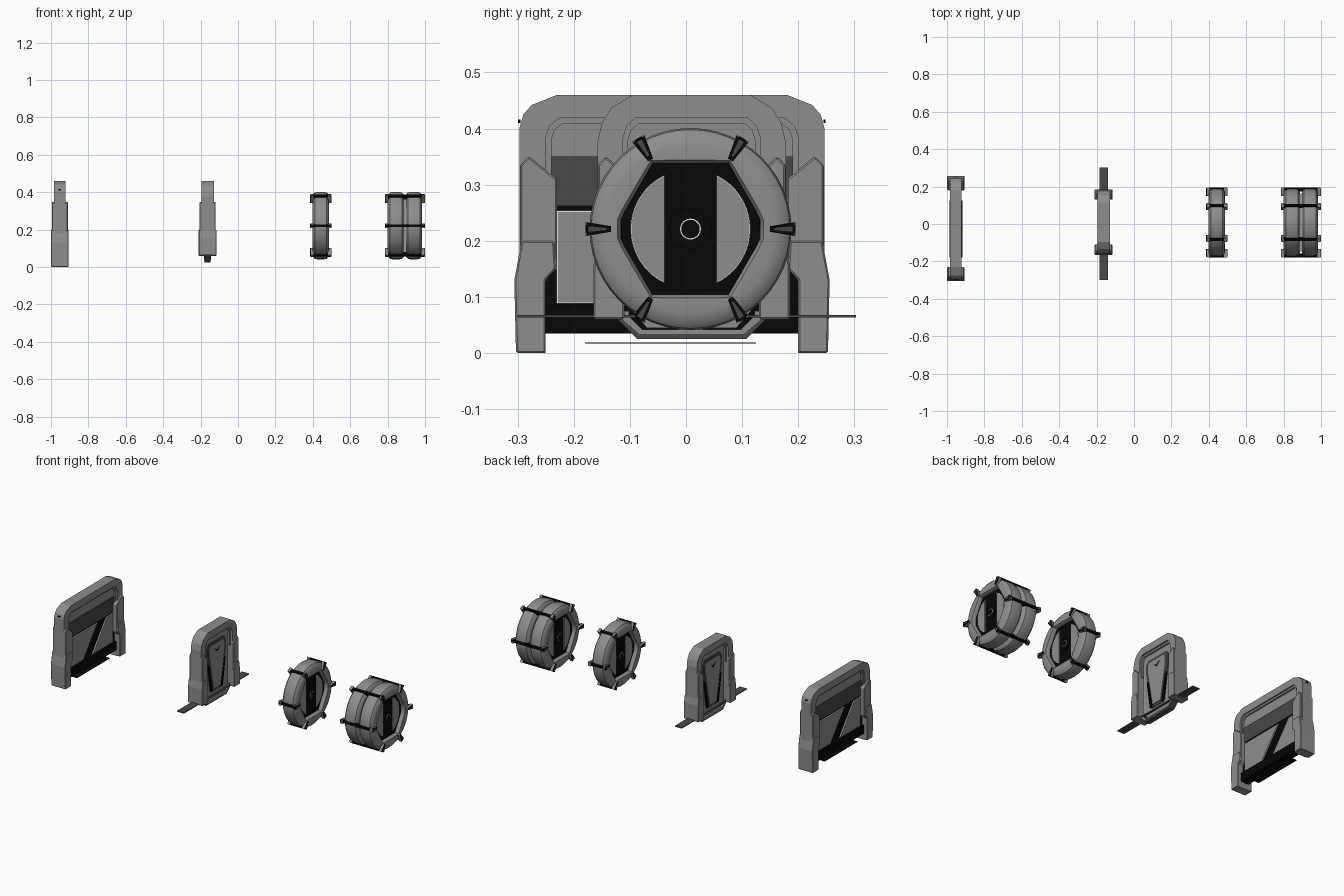
import bpy, bmesh, math

if "Cube" in bpy.data.objects:
    bpy.data.objects.remove(bpy.data.objects["Cube"])


def material(name, v):
    m = bpy.data.materials.new(name)
    m.diffuse_color = (v, v, v, 1)
    m.use_nodes = True
    m.node_tree.nodes["Principled BSDF"].inputs["Base Color"].default_value = m.diffuse_color
    return m


GRAY = material("mid_gray", 0.27)
DARK = material("dark_gray", 0.065)
BLACK = material("near_black", 0.002)
WHITE = material("white", 0.9)


def finish(bm, name, mat, bevel=0.0, smooth=False):
    bmesh.ops.recalc_face_normals(bm, faces=bm.faces)
    me = bpy.data.meshes.new(name)
    bm.to_mesh(me)
    bm.free()
    ob = bpy.data.objects.new(name, me)
    bpy.context.collection.objects.link(ob)
    me.materials.append(mat)
    if bevel:
        b = ob.modifiers.new("edge_bevel", 'BEVEL')
        b.width, b.segments, b.limit_method = bevel, 1, 'ANGLE'
    if smooth:
        bpy.ops.object.select_all(action='DESELECT')
        ob.select_set(True)
        bpy.context.view_layer.objects.active = ob
        bpy.ops.object.shade_smooth_by_angle(angle=math.radians(32))
    return ob


def prism(name, pts, x0, x1, mat, bevel=0.0, smooth=False):
    """Extrude a (y, z) outline from x0 to x1."""
    bm = bmesh.new()
    face = bm.faces.new([bm.verts.new((x0, y, z)) for y, z in pts])
    ext = bmesh.ops.extrude_face_region(bm, geom=[face])
    for v in ext["geom"]:
        if isinstance(v, bmesh.types.BMVert):
            v.co.x = x1
    return finish(bm, name, mat, bevel, smooth)


def shift(pts, cy, s=1):
    return [(cy + s * y, z) for y, z in pts]


def sym(half, cy):
    """Close a left half outline with its mirror image."""
    return shift(half, cy) + shift(half[::-1], cy, -1)


def rect(y0, y1, z0, z1):
    return [(y0, z0), (y1, z0), (y1, z1), (y0, z1)]


def arch(name, outer, inner, cx, cy, half):
    prism(name, sym(outer, cy) + sym(inner, cy)[::-1], cx - half, cx + half, GRAY)


def cladding(name, low, high, cx, cy):
    """Leg armour, thicker near the floor."""
    for s, side in ((1, "left"), (-1, "right")):
        prism(f"{name}_upper_{side}", shift(high, cy, s), cx - 0.0425, cx + 0.0425, GRAY, 0.003)
        prism(f"{name}_lower_{side}", shift(low, cy, s), cx - 0.0475, cx + 0.0475, GRAY, 0.003)


# ---- wide gate
cx, cy = -0.9525, -0.025
opening = [(-0.225, 0), (-0.225, 0.385), (-0.218, 0.405), (-0.2, 0.419)]
arch("wide_gate_frame",
     [(-0.272, 0), (-0.272, 0.40), (-0.265, 0.425), (-0.25, 0.442), (-0.205, 0.46)], opening, cx, cy, 0.031)
arch("wide_gate_lip", [(-0.226, 0.3)] + opening[1:],
     [(-0.215, 0.3), (-0.215, 0.38), (-0.209, 0.398), (-0.195, 0.409)], cx, cy, 0.022)
cladding("wide_gate_leg",
         [(-0.278, 0), (-0.281, 0.13), (-0.268, 0.2), (-0.21, 0.2), (-0.207, 0.15), (-0.225, 0.13), (-0.225, 0)],
         [(-0.27, 0.1), (-0.27, 0.335), (-0.255, 0.35), (-0.205, 0.31), (-0.205, 0.15), (-0.225, 0.13)], cx, cy)
prism("wide_gate_top_panel", sym([(-0.226, 0.345), (-0.226, 0.385), (-0.2, 0.419)], cy), cx - 0.012, cx + 0.012, GRAY)
prism("wide_gate_visor", rect(cy - 0.226, cy + 0.226, 0.262, 0.35), cx - 0.017, cx + 0.017, DARK)
prism("wide_gate_door_core", rect(cy - 0.226, cy + 0.226, 0.075, 0.266), cx - 0.012, cx + 0.012, BLACK)
prism("wide_gate_sill", rect(cy - 0.226, cy + 0.226, 0.035, 0.085), cx - 0.025, cx + 0.025, BLACK)
prism("wide_gate_floor_strip", rect(cy - 0.155, cy + 0.15, 0.017, 0.019), cx - 0.035, cx + 0.035, BLACK)
# door plates split by a black diagonal, turned half round on the other face,
# each with a thin white edge
T = 0.0025
for s in (1, -1):
    x0, x1, x2 = cx + s * 0.012, cx + s * 0.017, cx + s * 0.018
    for part, (a, b, c, d) in (("a", (-0.206, -0.07, 0.06, -0.206)), ("b", (0.015, 0.206, 0.206, 0.145))):
        prism(f"wide_gate_door_edge_{part}", shift([(a, 0.088), (b, 0.088), (c, 0.254), (d, 0.254)], cy, s),
              x0, x1, WHITE)
        prism(f"wide_gate_door_plate_{part}", shift([(a + T, 0.088 + T), (b - T, 0.088 + T),
                                                     (c - T, 0.254 - T), (d + T, 0.254 - T)], cy, s), x0, x2, GRAY)
# small sockets on the frame sides
for s in (1, -1):
    y = cy + s * 0.272
    prism("wide_gate_socket", rect(y - 0.002, y + 0.002, 0.41, 0.416), cx - 0.007, cx + 0.007, BLACK)

# ---- narrow gate
cx, cy = -0.1625, 0.01
opening = [(-0.122, 0.062), (-0.122, 0.385), (-0.115, 0.405), (-0.1, 0.419)]
arch("narrow_gate_frame",
     [(-0.168, 0.062), (-0.168, 0.375), (-0.16, 0.41), (-0.143, 0.437), (-0.105, 0.46)], opening, cx, cy, 0.033)
arch("narrow_gate_lip", [(-0.123, 0.3)] + opening[1:],
     [(-0.113, 0.3), (-0.113, 0.38), (-0.107, 0.398), (-0.095, 0.409)], cx, cy, 0.022)
cladding("narrow_gate_leg",
         [(-0.175, 0.06), (-0.175, 0.155), (-0.167, 0.2), (-0.125, 0.2), (-0.12, 0.15), (-0.12, 0.06)],
         [(-0.167, 0.1), (-0.167, 0.335), (-0.153, 0.35), (-0.12, 0.32), (-0.12, 0.1)], cx, cy)
base_inner = sym([(-0.112, 0.075), (-0.112, 0.066), (-0.088, 0.042)], cy)[::-1]
prism("narrow_gate_base_rail", sym([(-0.132, 0.075), (-0.132, 0.06), (-0.097, 0.025)], cy) + base_inner,
      cx - 0.016, cx + 0.016, DARK)
prism("narrow_gate_base", sym([(-0.128, 0.075), (-0.128, 0.064), (-0.093, 0.034)], cy) + base_inner,
      cx - 0.018, cx + 0.018, GRAY)
prism("narrow_gate_floor_strip", rect(-0.3, 0.303, 0.063, 0.068), cx - 0.0225, cx + 0.0225, DARK)
prism("narrow_gate_door", sym([(-0.08, 0.045), (-0.106, 0.075), (-0.106, 0.30), (-0.123, 0.32),
                               (-0.123, 0.385), (-0.1, 0.419)], cy), cx - 0.012, cx + 0.012, GRAY)
for s in (1, -1):
    x = cx + s * 0.012
    prism("narrow_gate_door_surround", sym([(-0.045, 0.085), (-0.088, 0.30), (-0.088, 0.355), (-0.07, 0.375)], cy),
          x, x + s * 0.004, DARK)
    prism("narrow_gate_door_panel", sym([(-0.032, 0.10), (-0.07, 0.30), (-0.07, 0.345), (-0.06, 0.36)], cy),
          x, x + s * 0.009, GRAY)
    prism("narrow_gate_door_vent", shift([(-0.025, 0.335), (0, 0.31), (0.025, 0.335), (0, 0.322)], cy),
          x, x + s * 0.0105, BLACK)
    for t in (1, -1):
        prism("narrow_gate_door_slash", shift([(-0.055, 0.09), (-0.036, 0.09), (-0.066, 0.25), (-0.08, 0.25)], cy, t),
              x, x + s * 0.007, BLACK)
        # white strip down the door edge
        prism("narrow_gate_door_light", shift(rect(-0.106, -0.101, 0.08, 0.30), cy, t), x, x + s * 0.002, WHITE)

# ---- round hatches
HY, HZ, SEG = 0.008, 0.221, 48


def polar(r, a):
    return (HY + r * math.cos(a), HZ + r * math.sin(a))


def hex_radius(a):
    r = 0.117 / math.cos((a % (math.pi / 3)) - math.pi / 6)
    return min(r, 0.124 / max(abs(math.cos(a)), 1e-6))


def ring(cx):
    bm = bmesh.new()
    half = [(0.18, 0.018), (0.177, 0.032), (0.167, 0.041), (0.15, 0.045)]
    loops = []
    for i in range(SEG):
        a = 2 * math.pi * i / SEG
        h = hex_radius(a)
        sec = half + [(h + 0.006, 0.045), (h, 0.034)]
        sec = sec + [(r, -x) for r, x in sec[::-1]]
        loops.append([bm.verts.new((cx + x, *polar(r, a))) for r, x in sec])
    n = len(loops[0])
    for i in range(SEG):
        p, q = loops[i], loops[(i + 1) % SEG]
        for j in range(n):
            k = (j + 1) % n
            bm.faces.new((p[j], q[j], q[k], p[k]))
    finish(bm, "hatch_ring", GRAY, smooth=True)


def circle(r, n=40):
    return [polar(r, 2 * math.pi * i / n) for i in range(n)]


def half_moon(r, cut, base):
    a0 = math.acos(cut / r)
    return [polar(r, base - a0 + 2 * a0 * i / 20) for i in range(21)]


def disc(cx):
    outline = [polar(hex_radius(2 * math.pi * i / SEG) + 0.002, 2 * math.pi * i / SEG) for i in range(SEG)]
    prism("hatch_door", outline, cx - 0.024, cx + 0.024, BLACK)
    for s in (1, -1):
        x = cx + s * 0.024
        for base in (0, math.pi):
            prism("hatch_half_moon_edge", half_moon(0.107, 0.046, base), x, x + s * 0.004, WHITE)
            prism("hatch_half_moon", half_moon(0.1055, 0.047, base), x, x + s * 0.005, GRAY)
        prism("hatch_hub", circle(0.038), x, x + s * 0.006, BLACK, smooth=True)
        prism("hatch_hub_light", circle(0.0185), x, x + s * 0.008, WHITE)
        prism("hatch_hub_cap", circle(0.0165), x, x + s * 0.009, BLACK)


def clamp(cx, half, a):
    def at(r, t):
        y, z = polar(r, a)
        return (y - t * math.sin(a), z + t * math.cos(a))

    def wedge(name, r0, t0, r1, t1, x0, x1, mat):
        prism(name, [at(r0, -t0), at(r1, -t1), at(r1, t1), at(r0, t0)], x0, x1, mat)
    wedge("clamp_bar", 0.165, 0.007, 0.187, 0.007, cx - half + 0.004, cx + half - 0.004, BLACK)
    for s in (1, -1):
        x0, x1, x2 = (cx + s * (half - d) for d in (0.018, 0.004, 0.001))
        wedge("clamp_jaw", 0.142, 0.005, 0.187, 0.013, x0, x1, GRAY)
        wedge("clamp_plate", 0.142, 0.005, 0.185, 0.0115, x1, x2, BLACK)
        wedge("clamp_inset", 0.15, 0.002, 0.182, 0.005, x2, cx + s * half, DARK)


def hatch(cx, offsets, half):
    for o in offsets:
        ring(cx + o)
        disc(cx + o)
    for i in range(6):
        clamp(cx, half, i * math.pi / 3)


hatch(0.4425, [0], 0.0575)
hatch(0.8925, [-0.0475, 0.0475], 0.1075)
